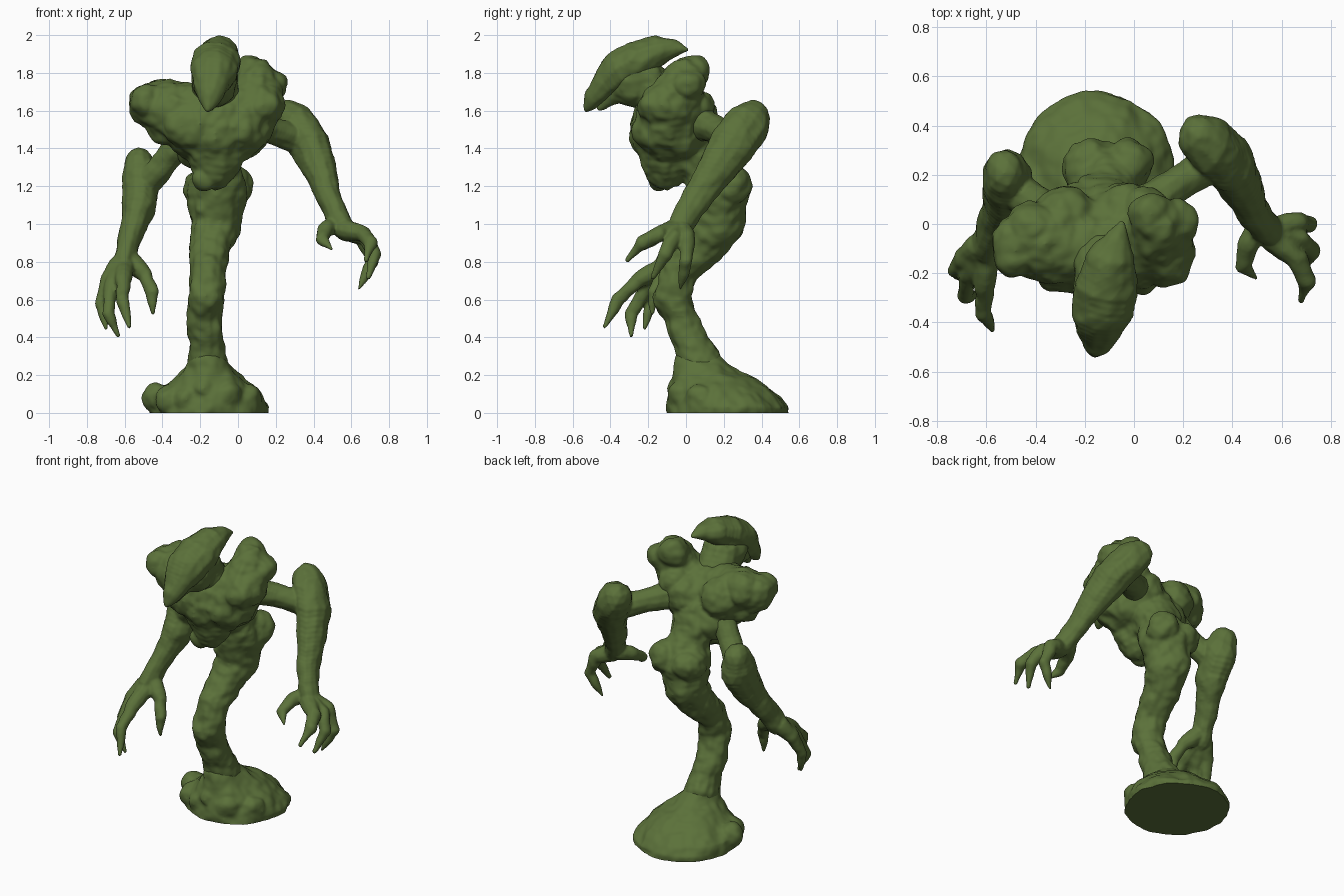
import bpy, bmesh, math
from mathutils import Vector, Matrix, noise

moss = bpy.data.materials.new("moss_green")
moss.diffuse_color = (0.105, 0.165, 0.042, 1)


def chain(bm, pts, flat=1.0, fat=1.0):
    """Tapered limb: overlapping balls along (x, y, z, radius) points."""
    for a, b in zip(pts, pts[1:]):
        pa, pb = Vector(a[:3]), Vector(b[:3])
        n = max(1, math.ceil((pb - pa).length / (0.3 * max(0.012, (a[3] + b[3]) / 2))))
        for i in range(n + 1):
            t = i / n
            r = (a[3] + (b[3] - a[3]) * t) * fat
            c = pa.lerp(pb, t)
            m = Matrix.Translation(c) @ Matrix.Diagonal((flat, 1, 1, 1))
            bmesh.ops.create_icosphere(bm, subdivisions=2, radius=r, matrix=m)


def ball(bm, x, y, z, r):
    bmesh.ops.create_icosphere(bm, subdivisions=3, radius=r,
                               matrix=Matrix.Translation((x, y, z)))


def finish(name, bm, lump, voxel=0.01, smooth=4, floor=False):
    """Fuse the pieces into one skin, then roughen it with gnarled lumps."""
    me = bpy.data.meshes.new(name)
    bm.to_mesh(me)
    bm.free()
    ob = bpy.data.objects.new(name, me)
    bpy.context.collection.objects.link(ob)
    bpy.ops.object.select_all(action='DESELECT')
    ob.select_set(True)
    bpy.context.view_layer.objects.active = ob
    rm = ob.modifiers.new("fuse", 'REMESH')
    rm.mode = 'VOXEL'
    rm.voxel_size = voxel
    sm = ob.modifiers.new("soften", 'SMOOTH')
    sm.iterations = smooth
    for m in ("fuse", "soften"):
        bpy.ops.object.modifier_apply(modifier=m)
    me = ob.data
    moves = []
    for v in me.vertices:
        d = noise.noise(v.co * 9) + 0.45 * noise.noise(v.co * 20)
        moves.append(v.co + v.normal * d * lump)
    for v, co in zip(me.vertices, moves):
        if floor:
            co.z = max(0.0, co.z)
        v.co = co
    me.materials.clear()
    me.materials.append(moss)
    bpy.ops.object.shade_smooth_by_angle(angle=math.radians(50))
    return ob


# Mound: lopsided stacked rings (x, y, half width, half depth, z)
bm = bmesh.new()
rings = []
for x, y, rx, ry, z in [(-.155, .22, .31, .32, -.02), (-.155, .22, .315, .32, .03),
                        (-.165, .205, .30, .295, .08), (-.16, .18, .255, .265, .13),
                        (-.155, .145, .19, .225, .185), (-.155, .10, .125, .165, .235),
                        (-.165, .06, .08, .11, .31)]:
    rings.append([bm.verts.new((x + rx * math.cos(i * math.tau / 40),
                                y + ry * math.sin(i * math.tau / 40), z)) for i in range(40)])
for lo, hi in zip(rings, rings[1:]):
    for i in range(40):
        j = (i + 1) % 40
        bm.faces.new((lo[i], lo[j], hi[j], hi[i]))
bm.faces.new(rings[0][::-1])
bm.faces.new(rings[-1])
# rough boulders around the front of the mound
for x, y, z, r in [(-.43, .14, .08, .08), (-.36, .04, .07, .08), (-.27, -.01, .07, .08),
                   (-.06, -.01, .09, .085), (.04, .08, .07, .09), (-.18, -.02, .13, .08),
                   (-.31, .10, .11, .08)]:
    ball(bm, x, y, z, r)
finish("mound", bm, 0.014, smooth=3, floor=True)

# Torso, pelvis and single trunk-like leg
bm = bmesh.new()
chain(bm, [(-.475, -.07, 1.635, .11), (-.36, -.08, 1.61, .16), (-.20, -.09, 1.53, .21),
           (-.02, -.08, 1.52, .205), (.09, -.07, 1.64, .155), (.10, .0, 1.77, .115)])
chain(bm, [(-.12, -.1, 1.48, .20), (-.12, -.1, 1.30, .12)])
chain(bm, [(-.12, .0, 1.46, .17), (-.11, .11, 1.3, .135), (-.11, .17, 1.16, .165),
           (-.12, .175, 1.0, .135), (-.15, .085, .88, .112), (-.155, -.03, .76, .098),
           (-.17, -.075, .62, .098), (-.175, .0, .43, .098), (-.16, .08, .27, .11),
           (-.16, .10, .2, .10)])
for x, y, z, r in [(-.19, .24, 1.19, .105), (-.02, .245, 1.2, .105),      # hips
                   (-.48, -.11, 1.65, .10), (-.41, -.02, 1.65, .115),     # shoulder lumps
                   (-.37, -.07, 1.53, .12), (-.28, .0, 1.58, .15),
                   (-.20, .02, 1.42, .14), (-.04, .02, 1.54, .15), (.04, .05, 1.62, .10),
                   (.17, .01, 1.74, .09), (.07, .04, 1.80, .09), (.13, -.13, 1.63, .12),
                   (-.30, -.17, 1.52, .11), (-.12, -.19, 1.45, .11), (.03, -.17, 1.5, .11),
                   (-.17, -.13, 1.25, .07)]:
    ball(bm, x, y, z, r)
finish("torso_and_leg", bm, 0.018)

# Left arm: raised elbow jutting past the joint, clawed hand
bm = bmesh.new()
chain(bm, [(.06, .08, 1.53, .09), (.17, .16, 1.50, .07), (.32, .25, 1.45, .08)])
chain(bm, [(.265, .35, 1.56, .10), (.315, .31, 1.51, .128), (.385, .245, 1.41, .125),
           (.435, .155, 1.28, .102), (.48, .065, 1.15, .082), (.52, .0, 1.04, .075),
           (.57, -.04, .97, .062)], flat=.85)
for f in [
    [(.51, -.01, 1.0, .04), (.46, -.09, .97, .03), (.445, -.17, .92, .025), (.495, -.22, .865, .010)],
    [(.57, -.06, .97, .045), (.66, -.14, .95, .034), (.70, -.23, .90, .027), (.68, -.31, .81, .010)],
    [(.57, -.04, .97, .045), (.67, -.06, .93, .034), (.725, -.11, .84, .027), (.69, -.175, .72, .010)],
    [(.57, -.03, .97, .045), (.66, .005, .93, .034), (.71, .0, .81, .028), (.64, -.03, .66, .010)],
]:
    chain(bm, f, fat=1.3)
finish("left_arm", bm, 0.009, voxel=0.008, smooth=2)

# Right arm hanging lower, its joint tucked beneath the shoulder
bm = bmesh.new()
chain(bm, [(-.29, .02, 1.46, .08), (-.37, .07, 1.34, .07), (-.48, .13, 1.22, .08)])
chain(bm, [(-.525, .205, 1.31, .10), (-.515, .185, 1.23, .125), (-.52, .12, 1.11, .115),
           (-.555, .04, .99, .085), (-.585, -.04, .87, .075), (-.605, -.09, .79, .075)], flat=.83)
for f in [
    [(-.57, -.08, .80, .045), (-.49, -.12, .73, .032), (-.455, -.17, .64, .024), (-.45, -.18, .53, .010)],
    [(-.60, -.12, .77, .045), (-.61, -.25, .70, .034), (-.61, -.36, .60, .027), (-.575, -.43, .46, .010)],
    [(-.62, -.11, .77, .045), (-.67, -.21, .66, .034), (-.69, -.29, .53, .027), (-.635, -.29, .41, .010)],
    [(-.63, -.10, .78, .045), (-.69, -.14, .70, .034), (-.725, -.19, .58, .027), (-.70, -.22, .45, .010)],
]:
    chain(bm, f, fat=1.3)
finish("right_arm", bm, 0.009, voxel=0.008, smooth=2)

# Neck and lower jaw
bm = bmesh.new()
chain(bm, [(-.12, -.13, 1.64, .12), (-.12, -.20, 1.76, .115), (-.125, -.28, 1.76, .115)], flat=1.1)
chain(bm, [(-.125, -.27, 1.73, .115), (-.135, -.36, 1.72, .08), (-.145, -.455, 1.615, .018)])
finish("neck_and_jaw", bm, 0.012, voxel=0.009)

# Beaked hood running from rear point to hooked beak
bm = bmesh.new()
chain(bm, [(-.05, .005, 1.922, .010), (-.075, -.08, 1.928, .05), (-.10, -.16, 1.91, .088),
           (-.115, -.26, 1.865, .112), (-.125, -.34, 1.82, .110), (-.14, -.415, 1.745, .088),
           (-.15, -.48, 1.675, .055), (-.16, -.525, 1.605, .014)], flat=1.18)
finish("hood_and_beak", bm, 0.010, voxel=0.008, smooth=2)
